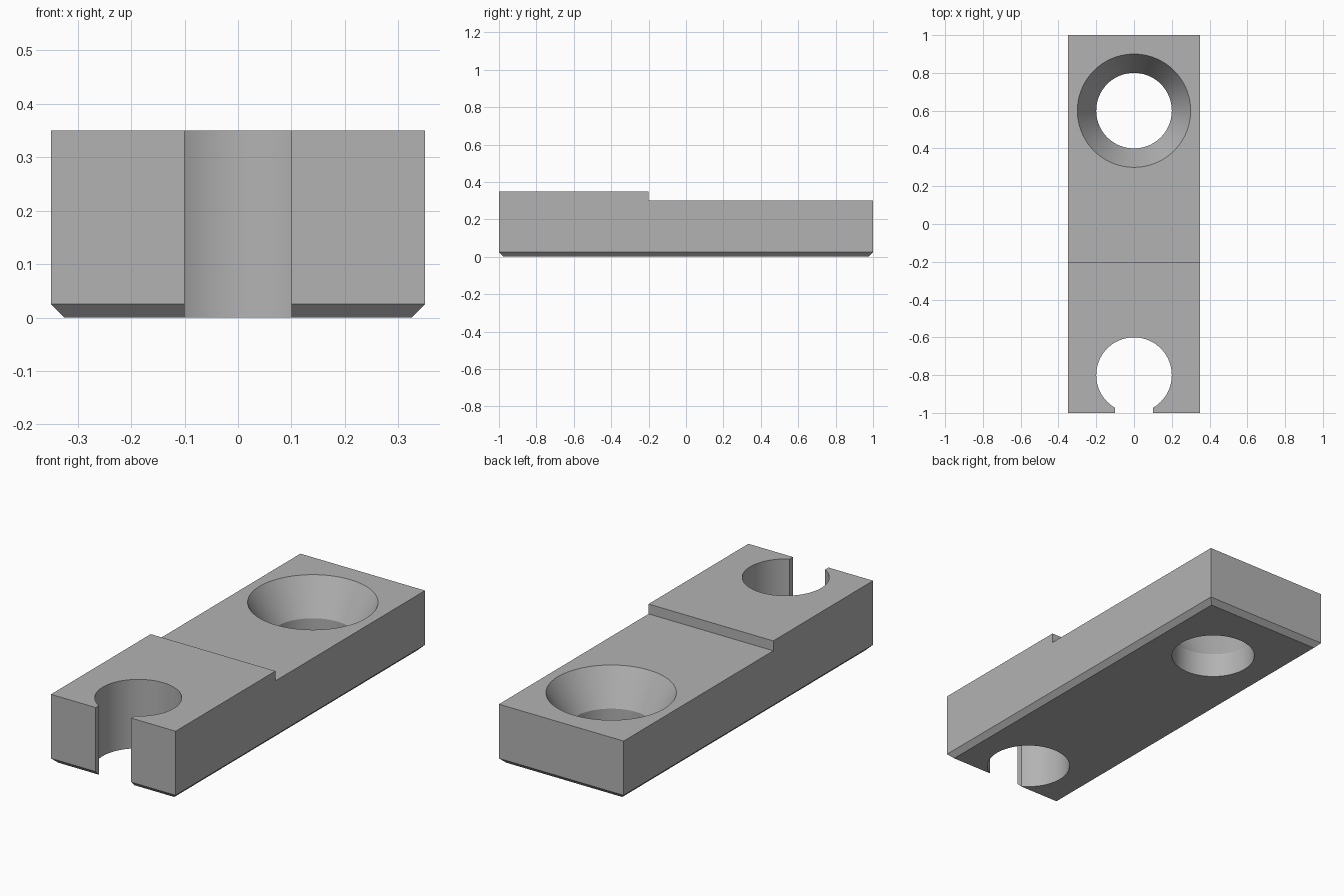
import bpy
import bmesh
import math
from mathutils import Matrix, Vector

cube = bpy.data.objects.get("Cube")
if cube:
    bpy.data.objects.remove(cube, do_unlink=True)

HALF_WIDTH = 0.35
HIGH, LOW = 0.35, 0.30
STEP_Y = -0.2
CHAMFER = 0.025
HOLE_R, SINK_R, SINK_DEPTH = 0.2, 0.3, 0.175
SINK_Y, NOTCH_Y = 0.6, -0.8

grey = bpy.data.materials.new("plain grey")
grey.use_nodes = True
colour = (0.45, 0.45, 0.45, 1)
grey.diffuse_color = colour
grey.node_tree.nodes["Principled BSDF"].inputs["Base Color"].default_value = colour


def make_object(name, bm):
    bmesh.ops.recalc_face_normals(bm, faces=bm.faces)
    mesh = bpy.data.meshes.new(name)
    bm.to_mesh(mesh)
    bm.free()
    mesh.materials.append(grey)
    obj = bpy.data.objects.new(name, mesh)
    bpy.context.collection.objects.link(obj)
    return obj


def turned_cutter(name, y, profile, segments=96):
    """Closed solid of revolution about a vertical axis from (radius, z) pairs."""
    bm = bmesh.new()
    rings = []
    for r, z in profile:
        angles = [math.tau * i / segments for i in range(segments)]
        rings.append([bm.verts.new((r * math.cos(a), y + r * math.sin(a), z)) for a in angles])
    for low, high in zip(rings, rings[1:]):
        for i in range(segments):
            j = (i + 1) % segments
            bm.faces.new((low[i], low[j], high[j], high[i]))
    bm.faces.new(rings[0])
    bm.faces.new(rings[-1])
    return make_object(name, bm)


# Stepped block: side profile extruded across the width
bm = bmesh.new()
outline = [(-1, 0), (1, 0), (1, LOW), (STEP_Y, LOW), (STEP_Y, HIGH), (-1, HIGH)]
side = bm.faces.new([bm.verts.new((-HALF_WIDTH, y, z)) for y, z in outline])
extruded = bmesh.ops.extrude_face_region(bm, geom=[side])["geom"]
far_verts = [v for v in extruded if isinstance(v, bmesh.types.BMVert)]
bmesh.ops.translate(bm, verts=far_verts, vec=Vector((2 * HALF_WIDTH, 0, 0)))
bmesh.ops.recalc_face_normals(bm, faces=bm.faces)

# Chamfer around the underside
bottom_edges = [e for e in bm.edges if all(abs(v.co.z) < 1e-5 for v in e.verts)]
bmesh.ops.bevel(bm, geom=bottom_edges, offset=CHAMFER, segments=1, affect="EDGES")
block = make_object("stepped_block", bm)

# Countersunk hole, round notch and its narrow front opening
slope = (SINK_R - HOLE_R) / SINK_DEPTH
above = 0.1
sink = turned_cutter("countersink_cutter", SINK_Y, [
    (HOLE_R, -above), (HOLE_R, LOW - SINK_DEPTH), (SINK_R + slope * above, LOW + above)])
notch = turned_cutter("notch_cutter", NOTCH_Y, [(HOLE_R, -above), (HOLE_R, HIGH + above)])

bm = bmesh.new()
bmesh.ops.create_cube(bm, size=1, matrix=Matrix.Translation((0, NOTCH_Y - 0.2, HIGH / 2))
                      @ Matrix.Diagonal((0.2, 0.4, 1, 1)))
opening = make_object("opening_cutter", bm)

bpy.context.view_layer.objects.active = block
for cutter in (sink, notch, opening):
    cut = block.modifiers.new(cutter.name, "BOOLEAN")
    cut.operation = "DIFFERENCE"
    cut.solver = "EXACT"
    cut.object = cutter
    bpy.ops.object.modifier_apply(modifier=cut.name)
    bpy.data.objects.remove(cutter, do_unlink=True)

# Smooth round walls with sharp rims
bpy.ops.object.select_all(action="DESELECT")
block.select_set(True)
bpy.ops.object.shade_smooth_by_angle(angle=math.radians(20))
